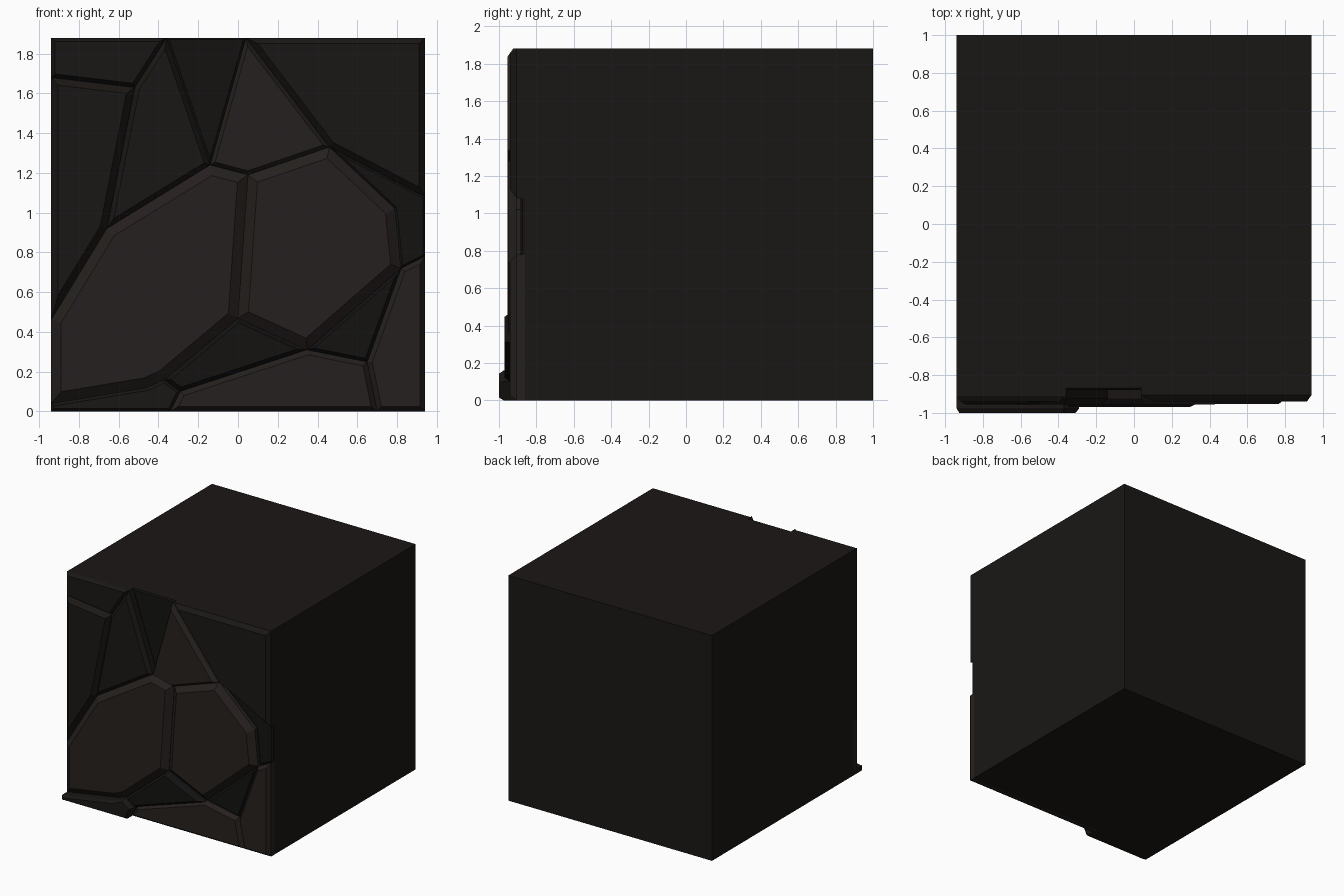
import bpy, bmesh

if "Cube" in bpy.data.objects:
    bpy.data.objects.remove(bpy.data.objects["Cube"])

HALF, TOP, BACK, ROOT = 0.94, 1.88, 1.0, -0.86

def material(name, rgb):
    m = bpy.data.materials.new(name)
    m.diffuse_color = (*rgb, 1)
    m.use_nodes = True
    m.node_tree.nodes["Principled BSDF"].inputs["Base Color"].default_value = m.diffuse_color
    return m

STONE = material("stone", (0.0103, 0.0086, 0.0075))
LIGHT = material("light_stone", (0.0185, 0.0144, 0.0130))
DARK = material("dark_stone", (0.0065, 0.0060, 0.0056))

def add_object(name, bm, mat):
    bmesh.ops.recalc_face_normals(bm, faces=bm.faces)
    me = bpy.data.meshes.new(name)
    bm.to_mesh(me)
    bm.free()
    me.materials.append(mat)
    ob = bpy.data.objects.new(name, me)
    bpy.context.collection.objects.link(ob)
    return ob

# Solid block behind the cracked face
bm = bmesh.new()
bmesh.ops.create_cube(bm, size=1)
for v in bm.verts:
    v.co = (v.co.x * 2 * HALF, ROOT if v.co.y < 0 else BACK, TOP if v.co.z > 0 else 0)
add_object("block", bm, STONE)

# Crack junctions on the front face (x, z)
N = {
    "A": (-HALF, TOP), "B": (-.36, TOP), "C": (.04, TOP), "D": (HALF, TOP),
    "E": (-HALF, 1.68), "F": (-.52, 1.63), "G": (-.14, 1.24), "H": (.05, 1.19),
    "I": (.46, 1.33), "J": (HALF, 1.08), "K": (-.66, .92), "L": (-HALF, .46),
    "M": (.0, .47), "N": (.35, .31), "O": (.79, 1.02), "P": (.82, .72),
    "Q": (HALF, .78), "R": (.65, .25), "S": (.70, 0), "T": (-.37, .16),
    "U": (-HALF, 0), "V": (-.29, .10), "W": (-.34, 0), "X": (HALF, 0),
    "Y": (-.46, .12), "Z": (-HALF, .04),
}

def facet(name, nodes, front, inset, bevel, mat):
    """Prism over a counter-clockwise cell, with a chamfered front rim."""
    bm = bmesh.new()
    rim = front + bevel
    face = bm.faces.new([bm.verts.new((N[n][0], rim, N[n][1])) for n in nodes])
    face.normal_update()
    bmesh.ops.inset_individual(bm, faces=[face], thickness=inset, use_even_offset=True)
    for v in face.verts:
        v.co.y = front
    border = [e for e in bm.edges if e.is_boundary]
    walls = bmesh.ops.extrude_edge_only(bm, edges=border)["geom"]
    for v in walls:
        if isinstance(v, bmesh.types.BMVert):
            v.co.y = ROOT
    add_object(name, bm, mat)

# Stone facets: name, junctions, front depth, rim inset, rim bevel, material
facet("facet_top_left", "AEFB", -.94, .02, .03, STONE)
facet("facet_left", "ELKF", -.95, .035, .04, STONE)
facet("facet_upper_left", "FKGB", -.955, .025, .03, STONE)
facet("facet_top_recess", "BGC", -.88, .01, .01, DARK)
facet("facet_upper_middle", "CGHI", -.955, .02, .03, LIGHT)
facet("facet_top_right", "CIJD", -.94, .03, .035, STONE)
facet("facet_large_left", "KLZYTMHG", -.955, .05, .045, LIGHT)
facet("facet_large_right", "HMNPOI", -.952, .05, .045, LIGHT)
facet("facet_right_recess", "IOPQJ", -.885, .01, .01, DARK)
facet("facet_right_wedge", "PNR", -.915, .015, .02, DARK)
facet("facet_bottom_right", "PRSXQ", -.94, .025, .035, LIGHT)
facet("facet_bottom", "VWSRN", -.94, .025, .035, LIGHT)
facet("facet_lower_middle", "MTVN", -.97, .02, .03, DARK)
facet("facet_bottom_ledge", "ZUWVTY", -1.0, .015, .025, STONE)
